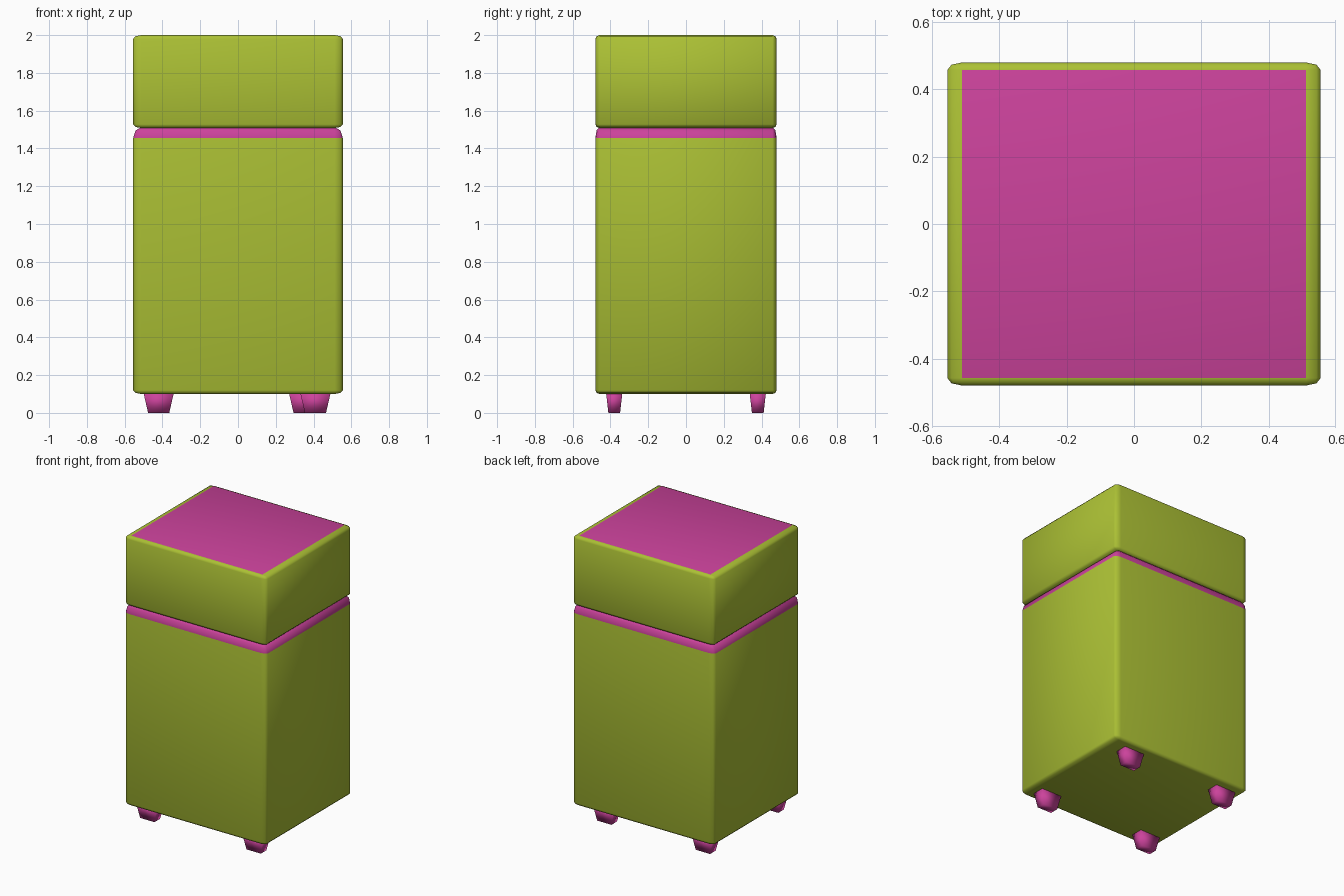
import bpy, bmesh

if "Cube" in bpy.data.objects:
    bpy.data.objects.remove(bpy.data.objects["Cube"])


def material(name, rgb):
    m = bpy.data.materials.new(name)
    m.diffuse_color = (*rgb, 1)
    m.use_nodes = True
    m.node_tree.nodes["Principled BSDF"].inputs["Base Color"].default_value = m.diffuse_color
    return m


GREEN = material("olive_green", (0.41, 0.53, 0.035))
PINK = material("magenta", (0.60, 0.055, 0.33))


def finish(name, bm, mats):
    me = bpy.data.meshes.new(name)
    for f in bm.faces:
        f.smooth = True
    bm.to_mesh(me)
    bm.free()
    for m in mats:
        me.materials.append(m)
    ob = bpy.data.objects.new(name, me)
    bpy.context.collection.objects.link(ob)
    return ob


def rounded_box(name, z0, z1, round_bottom, round_top, pink_from):
    """Box whose edge rounding differs per axis; faces above pink_from are magenta."""
    bm = bmesh.new()
    bmesh.ops.create_cube(bm, size=20)
    bmesh.ops.bevel(bm, geom=bm.edges[:], offset=1, segments=2, profile=0.5,
                    affect='EDGES', clamp_overlap=True)

    def remap(c, lo, hi, r_lo, r_hi):
        return hi - r_hi * (10 - c) if c > 0 else lo + r_lo * (10 + c)

    for v in bm.verts:
        x, y, z = v.co
        v.co = (remap(x, -0.555, 0.555, 0.043, 0.043),
                remap(y, -0.48, 0.48, 0.022, 0.022),
                remap(z, z0, z1, round_bottom, round_top))
    for f in bm.faces:
        if min(v.co.z for v in f.verts) > pink_from:
            f.material_index = 1
    return finish(name, bm, [GREEN, PINK])


# Lower cabinet with magenta shoulder, and upper cabinet with magenta top panel
rounded_box("lower_cabinet", 0.10, 1.512, 0.02, 0.057, 1.45)
rounded_box("upper_cabinet", 1.508, 2.0, 0.02, 0.02, 1.998)


# Tapered rectangular feet
def foot(name, cx, cy):
    bm = bmesh.new()
    bmesh.ops.create_cube(bm, size=1)
    for v in bm.verts:
        top = v.co.z > 0
        w, d = (0.16, 0.086) if top else (0.112, 0.062)
        v.co = (cx + v.co.x * w, cy + v.co.y * d, 0.105 if top else 0.0)
    finish(name, bm, [PINK])


foot("front_left_foot", -0.42, -0.38)
foot("front_right_foot", 0.41, -0.38)
foot("back_left_foot", -0.42, 0.38)
foot("back_right_foot", 0.35, 0.38)
